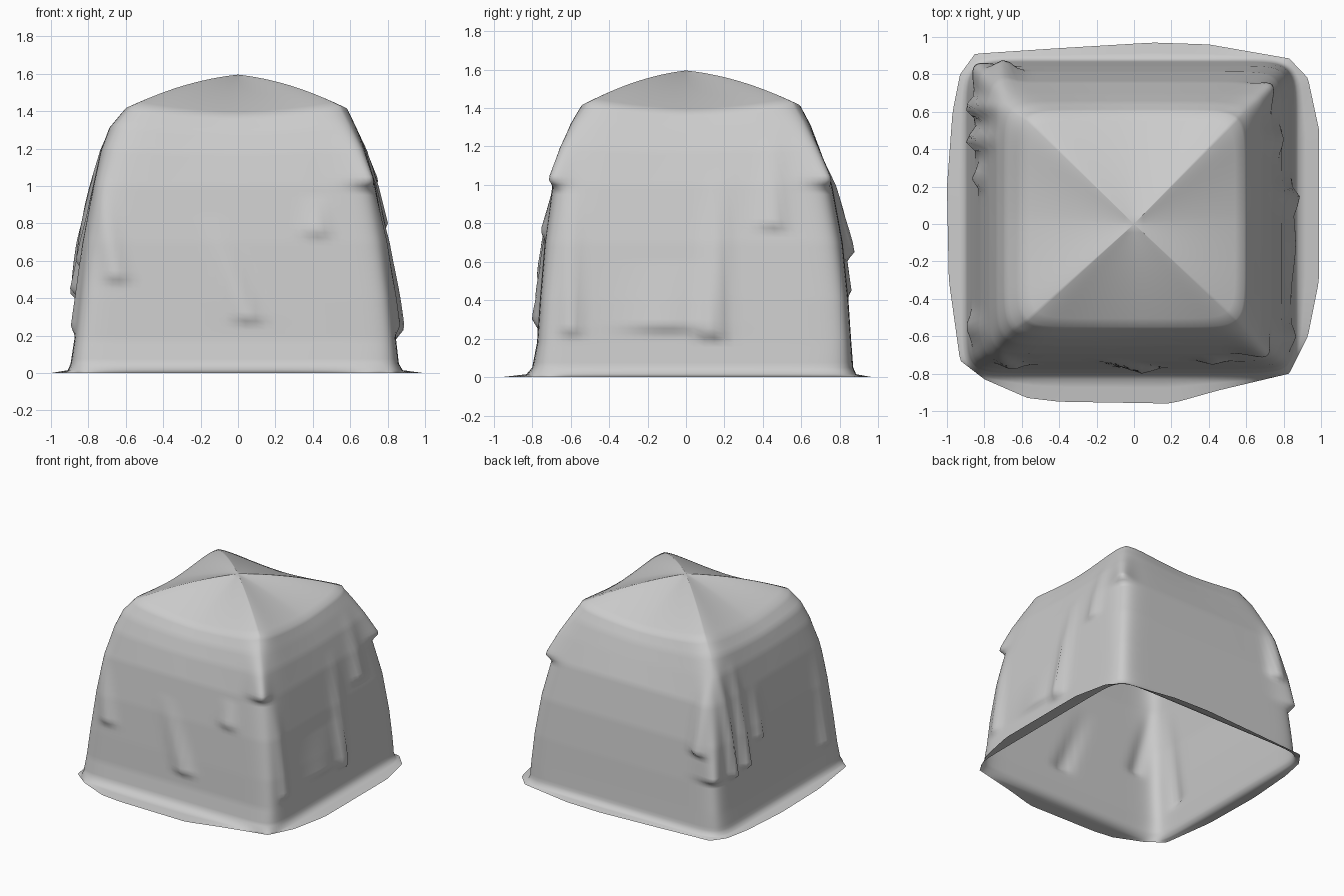
import bpy, bmesh, math
from mathutils import Vector

if "Cube" in bpy.data.objects:
    bpy.data.objects.remove(bpy.data.objects["Cube"])

N = 40  # segments per side of the cloth

# Wall levels, top to bottom: z, left, right, front, back, corner squareness
LEVELS = [
    (1.43, -0.61, 0.59, -0.55, 0.60, 9),
    (1.33, -0.69, 0.635, -0.605, 0.65, 9),
    (1.20, -0.735, 0.685, -0.65, 0.695, 10),
    (1.00, -0.775, 0.735, -0.695, 0.76, 12),
    (0.70, -0.82, 0.79, -0.735, 0.815, 14),
    (0.40, -0.85, 0.825, -0.76, 0.845, 16),
    (0.18, -0.875, 0.845, -0.775, 0.86, 16),
    (0.05, -0.895, 0.86, -0.80, 0.87, 14),
    (0.015, -0.91, 0.88, -0.83, 0.885, 12),
]
# Outline of the skirt lying on the floor
HEM = [(-0.85, .91), (-.4, .94), (.1, .97), (.4, .96), (.83, .885), (.93, .78), (.99, .5),
       (.99, -.3), (.93, -.6), (.83, -.8), (.45, -.89), (.2, -.96), (-.4, -.95), (-.57, -.93),
       (-.8, -.83), (-.93, -.73), (-.99, -.3), (-1, .2), (-.97, .6), (-.93, .8)]
# Hanging folds: outward angle, sideways offset, lean, top z, bottom z, width, depth
FOLDS = [
    (-45, 0.0, 0, 1.40, 1.03, .07, .07),
    (45, 0.0, 0, 1.40, 1.03, .07, .07),
    (135, 0.0, 0, 1.40, 0.45, .09, .06),
    (180, -.62, 0, 1.30, 0.43, .04, .06),
    (180, -.45, 0, 1.25, 0.45, .04, .06),
    (180, -.25, 0, 1.00, 0.60, .04, .04),
    (180, .55, 0, 1.00, 0.25, .06, .03),
    (90, .68, 0, 1.20, 0.65, .05, .05),
    (0, .13, .05, 1.10, 0.23, .05, .05),
    (0, -.10, 0, 0.60, 0.27, .20, .03),
    (0, .45, 0, 1.30, 0.80, .06, .03),
    (0, -.60, 0, 1.00, 0.25, .05, .03),
    (-90, .05, -.20, 0.85, 0.30, .06, .035),
    (-90, -.65, -.12, 1.15, 0.52, .06, .03),
    (-90, .42, 0, 0.95, 0.76, .06, .03),
]


def unit_square():
    c = [(-1, -1), (1, -1), (1, 1), (-1, 1)]
    for k in range(4):
        a, b = Vector(c[k]), Vector(c[(k + 1) % 4])
        for i in range(N):
            # crowd the points toward the corners
            t = 0.5 - 0.5 * math.cos(math.pi * i / N)
            yield a.lerp(b, 0.5 * t + 0.5 * i / N)


SQUARE = list(unit_square())


def wall_point(q, lev):
    z, x0, x1, y0, y1, p = lev
    s = (abs(q.x) ** p + abs(q.y) ** p) ** (-1 / p)
    return Vector(((x0 + x1) / 2 + q.x * s * (x1 - x0) / 2,
                   (y0 + y1) / 2 + q.y * s * (y1 - y0) / 2, z))


def edge_dip(q):
    # the cloth sags between the four corner ridges
    return 0.055 * (1 - min(abs(q.x), abs(q.y)) ** 1.6)


def add_folds(p):
    out = p.copy()
    for ang, off, lean, zt, zb, w, h in FOLDS:
        d = Vector((math.cos(math.radians(ang)), math.sin(math.radians(ang))))
        if p.xy.dot(d) < 0.5 or p.z > zt:
            continue
        k = (zt - p.z) / (zt - zb)
        if k > 1:
            k = max(0, 1 - (zb - p.z) / 0.05)
            c = off
        else:
            c = off + lean * (1 - k)
        side = p.xy.dot(Vector((-d.y, d.x))) - c
        amt = h * k * math.exp(-(side / w) ** 2)
        out.x += d.x * amt
        out.y += d.y * amt
    return out


def hem_point(p):
    d = p.xy.normalized()
    best = p.xy.length
    for a, b in zip(HEM, HEM[1:] + HEM[:1]):
        e = Vector(b) - Vector(a)
        den = d.x * e.y - d.y * e.x
        if abs(den) < 1e-9:
            continue
        t = (a[0] * e.y - a[1] * e.x) / den
        u = (a[0] * d.y - a[1] * d.x) / den
        if t > 0 and 0 <= u <= 1:
            best = t
    return Vector((d.x * best, d.y * best, 0))


rings = []
# Canopy: four curved ridges rising to the middle
for i in range(1, 12):
    s = i / 12
    ring = []
    for q in SQUARE:
        p = wall_point(q, LEVELS[0]) * s
        p.z = 1.595 - 0.06 * s - 0.105 * s * s - edge_dip(q) * math.sin(s * math.pi / 2)
        ring.append(p)
    rings.append(ring)
# Walls with folds
for a, b in zip(LEVELS, LEVELS[1:]):
    n = max(1, round((a[0] - b[0]) / 0.025))
    for i in range(n):
        lev = [u + (v - u) * i / n for u, v in zip(a, b)]
        ring = []
        for q in SQUARE:
            p = wall_point(q, lev)
            p.z -= edge_dip(q) * max(0, (p.z - 1.0) / 0.43)
            ring.append(add_folds(p))
        rings.append(ring)
# Skirt on the floor
base = [wall_point(q, LEVELS[-1]) for q in SQUARE]
hem = [hem_point(p) for p in base]
for t in (0, 0.35, 1):
    rings.append([a.lerp(b, t) for a, b in zip(base, hem)])

bm = bmesh.new()
apex = bm.verts.new((0, 0, 1.595))
rows = [[bm.verts.new(p) for p in r] for r in rings]
M = len(SQUARE)
for j in range(M):
    bm.faces.new((apex, rows[0][j], rows[0][(j + 1) % M]))
for r, s in zip(rows, rows[1:]):
    for j in range(M):
        k = (j + 1) % M
        bm.faces.new((r[j], s[j], s[k], r[k]))
mesh = bpy.data.meshes.new("draped_cloth")
bm.to_mesh(mesh)
bm.free()
cloth = bpy.data.objects.new("draped_cloth", mesh)
bpy.context.collection.objects.link(cloth)
for f in mesh.polygons:
    f.use_smooth = True
